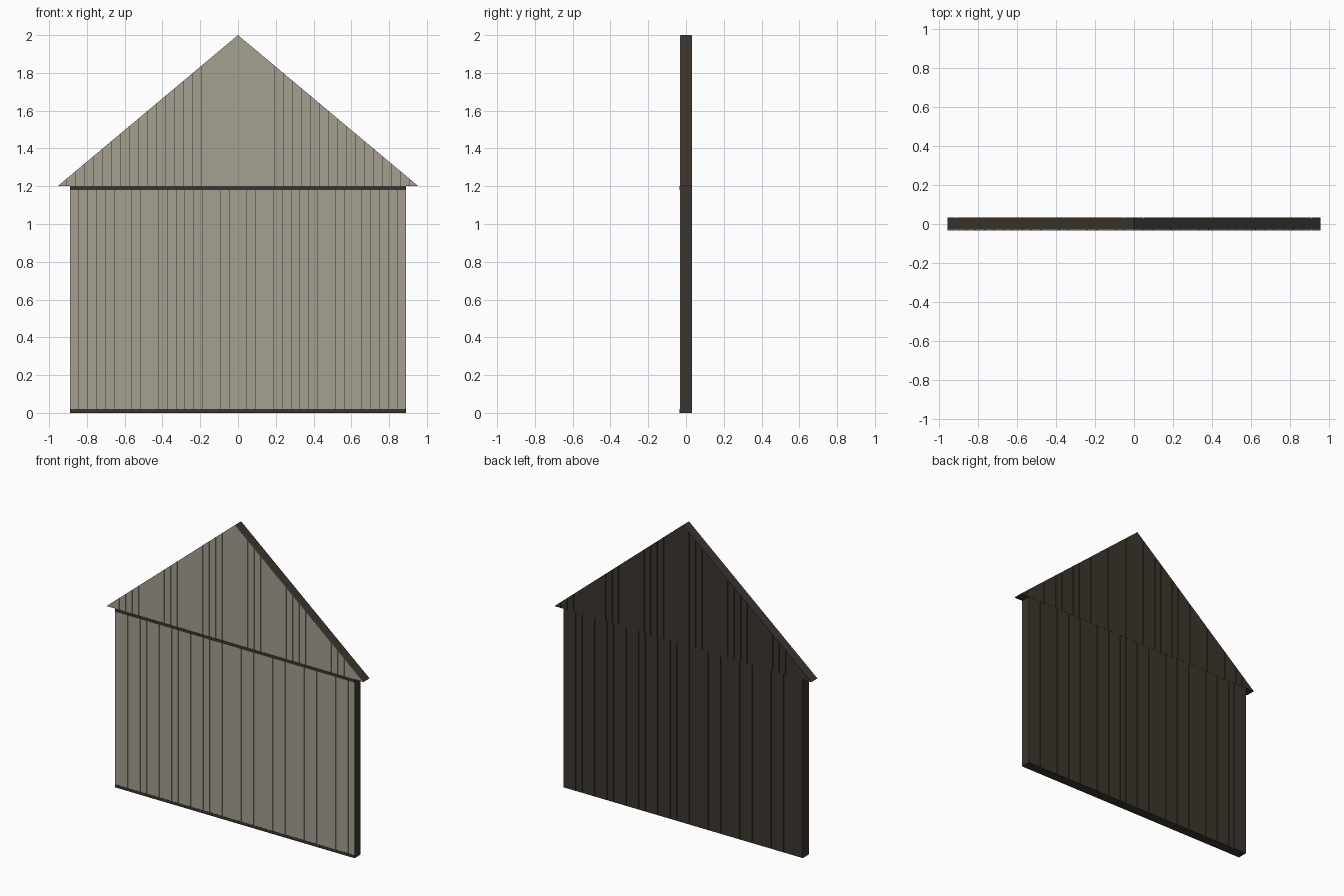
import bpy

if "Cube" in bpy.data.objects:
    bpy.data.objects.remove(bpy.data.objects["Cube"])

WALL_X, WALL_TOP = 0.89, 1.2      # half width and height of the wall
GABLE_X, PEAK = 0.955, 2.0        # half width of the gable and ridge height
RAIL, GAP = 0.02, 0.002           # rail height, gap between boards
CORE = 0.029                      # half thickness of the solid core


def material(name, color):
    m = bpy.data.materials.new(name)
    m.diffuse_color = (*color, 1)
    m.use_nodes = True
    m.node_tree.nodes["Principled BSDF"].inputs["Base Color"].default_value = m.diffuse_color
    return m


pale = material("weathered pale wood", (0.376, 0.350, 0.283))
dark = material("dark brown wood", (0.045, 0.036, 0.026))


def build(name, outlines, y0, y1, mat):
    """Extrude a list of convex (x, z) outlines from y0 to y1 as one object."""
    verts, faces = [], []
    for pts in outlines:
        b, n = len(verts), len(pts)
        verts += [(x, y0, z) for x, z in pts] + [(x, y1, z) for x, z in pts]
        faces.append([b + i for i in range(n)])
        faces.append([b + n + i for i in reversed(range(n))])
        for i in range(n):
            j = (i + 1) % n
            faces.append([b + j, b + i, b + n + i, b + n + j])
    mesh = bpy.data.meshes.new(name)
    mesh.from_pydata(verts, [], faces)
    mesh.materials.append(mat)
    obj = bpy.data.objects.new(name, mesh)
    bpy.context.collection.objects.link(obj)
    return obj


def rect(x0, x1, z0, z1):
    return [(x0, z0), (x1, z0), (x1, z1), (x0, z1)]


def spans(half, count):
    """Board ends across the width, with small gaps between boards."""
    w = 2 * half / count
    for i in range(count):
        a = -half + i * w + (GAP / 2 if i else 0)
        b = -half + (i + 1) * w - (GAP / 2 if i < count - 1 else 0)
        yield a, b


def slope(x):
    return WALL_TOP + (PEAK - WALL_TOP) * (1 - abs(x) / GABLE_X)


def gable_boards():
    for a, b in spans(GABLE_X, 40):
        pts = [(a, WALL_TOP), (b, WALL_TOP), (b, slope(b)), (a, slope(a))]
        # the outermost boards end in a point
        yield [p for i, p in enumerate(pts) if i < 2 or p[1] > WALL_TOP + 1e-6]


# Solid cores
build("wall_core", [rect(-WALL_X, WALL_X, 0, WALL_TOP)], -CORE, CORE, dark)
build("gable_core", [[(-GABLE_X, WALL_TOP), (GABLE_X, WALL_TOP), (0, PEAK)]],
      -CORE, CORE, dark)

# Upright boards on the wall
front = [rect(a, b, RAIL, WALL_TOP - RAIL) for a, b in spans(WALL_X, 38)]
back = [rect(a, b, 0, WALL_TOP) for a, b in spans(WALL_X, 38)]
build("wall_front_boards", front, -0.033, -CORE, pale)
build("wall_back_boards", back, CORE, 0.032, dark)

# Upright boards on the gable
build("gable_front_boards", list(gable_boards()), -0.032, -CORE, pale)
build("gable_back_boards", list(gable_boards()), CORE, 0.033, dark)

# Rails along the foot and head of the wall
build("bottom_rail", [rect(-WALL_X, WALL_X, 0, RAIL)], -0.034, -CORE, dark)
build("top_rail", [rect(-WALL_X, WALL_X, WALL_TOP - RAIL, WALL_TOP)],
      -0.034, -CORE, dark)
